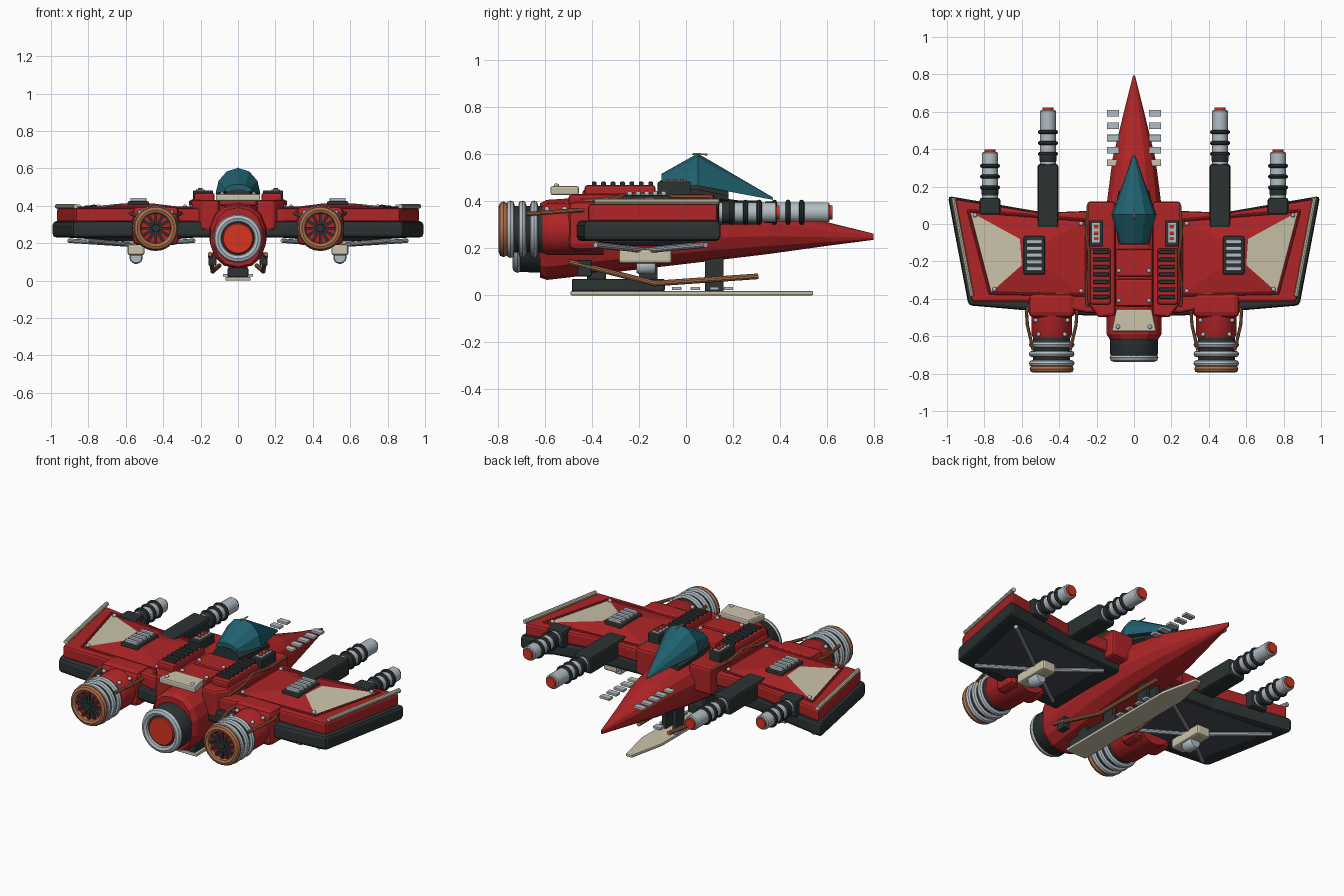
import bpy, bmesh, math
from mathutils import Vector, Matrix

if "Cube" in bpy.data.objects:
    bpy.data.objects.remove(bpy.data.objects["Cube"])


def material(name, rgb):
    m = bpy.data.materials.new(name)
    m.use_nodes = True
    m.diffuse_color = (*rgb, 1)
    m.node_tree.nodes["Principled BSDF"].inputs["Base Color"].default_value = (*rgb, 1)
    return m


RED = material("hull red", (.43, .018, .02))
DARK = material("charcoal", (.025, .033, .033))
STEEL = material("light steel", (.45, .51, .55))
CREAM = material("cream", (.6, .55, .41))
COPPER = material("copper", (.42, .16, .07))
TEAL = material("teal glass", (.014, .12, .16))
SLATE = material("slate", (.06, .07, .095))
GLOW = material("glow red", (.68, .035, .015))


def finish(name, bm, mats, bevel=0, mirror=True, smooth=False):
    bmesh.ops.recalc_face_normals(bm, faces=bm.faces)
    me = bpy.data.meshes.new(name)
    bm.to_mesh(me)
    bm.free()
    for m in (mats if isinstance(mats, list) else [mats]):
        me.materials.append(m)
    if smooth:
        me.shade_smooth()
        me.set_sharp_from_angle(angle=math.radians(35))
    ob = bpy.data.objects.new(name, me)
    bpy.context.collection.objects.link(ob)
    if bevel:
        b = ob.modifiers.new("bevel", 'BEVEL')
        b.width, b.segments, b.limit_method = bevel, 2, 'ANGLE'
    if mirror:
        ob.modifiers.new("mirror", 'MIRROR').use_mirror_merge = False
    return ob


def loft(name, sections, mats, n=12, span=math.tau, mirror=False, power=1, smooth=False):
    """Rings along y; each section is (y, half width, low z, high z)."""
    bm = bmesh.new()
    full = span > 6
    rings = []
    for y, w, lo, hi in sections:
        ring = []
        for i in range(n if full else n + 1):
            a = span * (i + (.5 if full else 0)) / n
            c, s = math.cos(a), math.sin(a)
            c, s = (math.copysign(abs(v) ** power, v) for v in (c, s))
            z = (lo + hi) / 2 + s * (hi - lo) / 2 if full else lo + s * (hi - lo)
            ring.append(bm.verts.new((c * w, y, z)))
        rings.append(ring)
    for r, q in zip(rings, rings[1:]):
        for i in range(len(r)):
            j = (i + 1) % len(r)
            bm.faces.new((r[i], r[j], q[j], q[i]))
    bm.faces.new(rings[0])
    bm.faces.new(rings[-1])
    return finish(name, bm, mats, 0, mirror, smooth)


def lathe(name, x, z, profile, mat, n=24, mirror=True):
    """Round part about an axis parallel to y; profile is (y, radius)."""
    ob = loft(name, [(y, r, z - r, z + r) for y, r in profile], mat, n, mirror=mirror, smooth=True)
    ob.data.transform(Matrix.Translation((x, 0, 0)))
    return ob


def ring(name, x, y, z, r, t, mat, mirror=True):
    prof = [(y + t * math.cos(k * math.pi / 4), r + t * math.sin(k * math.pi / 4)) for k in range(9)]
    bm = bmesh.new()
    vs = [bm.verts.new((x + q, p, z)) for p, q in prof[:-1]]
    es = [bm.edges.new((vs[i], vs[(i + 1) % 8])) for i in range(8)]
    bmesh.ops.spin(bm, geom=vs + es, cent=(x, 0, z), axis=(0, 1, 0), angle=math.tau, steps=28)
    bmesh.ops.remove_doubles(bm, verts=bm.verts, dist=.0002)
    finish(name, bm, mat, 0, mirror, True)


def prism(name, pts, z0, z1, mat, bevel=.008, mirror=True):
    bm = bmesh.new()
    f = bm.faces.new([bm.verts.new((x, y, z0)) for x, y in pts])
    up = bmesh.ops.extrude_face_region(bm, geom=[f])["geom"]
    bmesh.ops.translate(bm, verts=[v for v in up if isinstance(v, bmesh.types.BMVert)], vec=(0, 0, z1 - z0))
    return finish(name, bm, mat, bevel, mirror)


def box(name, x0, x1, y0, y1, z0, z1, mat, bevel=.006, mirror=True):
    return prism(name, [(x0, y0), (x1, y0), (x1, y1), (x0, y1)], z0, z1, mat, bevel, mirror)


def pipe(name, pts, r, mat):
    bm = bmesh.new()
    for a, b in zip(pts, pts[1:]):
        a, b = Vector(a), Vector(b)
        d = b - a
        m = Matrix.Translation((a + b) / 2) @ d.to_track_quat('Z', 'Y').to_matrix().to_4x4()
        bmesh.ops.create_cone(bm, cap_ends=True, segments=10, radius1=r, radius2=r, depth=d.length + r, matrix=m)
    finish(name, bm, mat, 0, True, True)


def bolts(name, pts, r=.012):
    bm = bmesh.new()
    for p in pts:
        bmesh.ops.create_icosphere(bm, subdivisions=2, radius=r, matrix=Matrix.Translation(p))
    finish(name, bm, STEEL, 0, True, True)


def panel(name, outer, inner, z0, z1, mats):
    """Raised four sided panel; the facet at the wing tip takes the second colour."""
    bm = bmesh.new()
    a = [bm.verts.new((*p, z0)) for p in outer]
    b = [bm.verts.new((*p, z1)) for p in inner]
    for i in range(4):
        f = bm.faces.new((a[i], a[(i + 1) % 4], b[(i + 1) % 4], b[i]))
        f.material_index = 1 if i == 0 else 0
    bm.faces.new(b)
    finish(name, bm, mats)


# Fuselage and tail nozzle
loft("fuselage", [(-.62, .13, .075, .39), (-.59, .15, .065, .405), (-.2, .157, .11, .43), (.1, .15, .145, .42),
                  (.35, .117, .175, .385), (.6, .055, .21, .31), (.795, .005, .235, .262)], RED, 14, power=.85)
lathe("tail_nozzle", 0, .225, [(-.55, .13), (-.7, .128), (-.72, .115)], DARK, mirror=False)
ring("tail_ring", 0, -.715, .225, .108, .022, STEEL, False)
lathe("tail_glow", 0, .225, [(-.71, .09), (-.726, .078)], GLOW, mirror=False)

# Canopy and its cradle
loft("canopy_cradle", [(-.11, .085, .38, .49), (.05, .112, .39, .485), (.18, .085, .38, .445)], DARK, 12)
loft("canopy", [(-.105, .075, .475, .515), (.05, .12, .465, .602), (.37, .004, .405, .415)], TEAL, 6, math.pi)
pipe("canopy_pin", [(0, .03, .6), (0, .09, .598)], .004, CREAM)

# Spine plates and rear hatch
for i, y in enumerate((-.28, -.44)):
    box("spine_plate", -.1, .1, y, y + .145, .40, .447, RED, .01, False)
    bolts("spine_bolt", [(.08, y + .03, .447)])
prism("rear_hatch", [(-.12, -.575), (.12, -.575), (.095, -.455), (-.095, -.455)], .425, .463, CREAM, .008, False)
bolts("hatch_bolt", [(.085, -.55, .463)])

# Shoulders with cooling ribs and switch boxes
prism("shoulder", [(.1, -.49), (.19, -.5), (.25, -.42), (.25, .12), (.1, .12)], .27, .43, RED, .015)
box("shoulder_ridge", .125, .235, -.43, -.13, .42, .468, RED, .012)
for i in range(7):
    y = -.4 + i * .04
    box("cooling_rib", .135, .22, y, y + .02, .46, .482, DARK, .004)
box("switch_box", .165, .24, -.12, .02, .42, .482, DARK)
box("switch_plate", .18, .225, -.1, .005, .48, .488, STEEL, .002)
for y in (-.085, -.055, -.025):
    box("switch_button", .19, .215, y, y + .016, .486, .494, GLOW, .002)

# Wing layers
lower = [(.12, .05), (.5, .065), (.995, .15), (.975, .04), (.885, -.435), (.25, -.49), (.12, -.49)]
upper = [(.12, .075), (.5, .06), (.97, .135), (.955, .04), (.868, -.415), (.56, -.415), (.25, -.475), (.12, -.475)]
prism("wing_lower", lower, .23, .318, DARK, .02)
prism("wing_upper", upper, .31, .388, RED, .014)
outer = [(.885, .07), (.77, -.37), (.255, -.38), (.255, .02)]
inner = [(.61, -.08), (.6, -.22), (.46, -.24), (.46, -.09)]
panel("wing_top_panel", outer, inner, .387, .413, [RED, CREAM])
for i in range(4):
    a, b = outer[i], outer[(i + 1) % 4]
    pipe("panel_trim", [(*a, .388), (*b, .388)], .008, RED)
bolts("panel_bolt", [(*[q * .9 + c * .1 for q, c in zip(p, (.53, -.16))], .395) for p in outer])
pipe("tip_rail", [(.965, .135, .397), (.868, -.38, .397)], .013, CREAM)

# Wing vent
box("vent_base", .475, .59, -.27, -.065, .40, .425, DARK, .01)
for i in range(5):
    y = -.25 + i * .036
    box("vent_slat", .49, .575, y, y + .022, .42, .442, STEEL, .005)

# Wing underside
under = [(.9, .08), (.8, -.38), (.24, -.4), (.24, .02)]
hub = [(.62, -.1), (.61, -.24), (.47, -.24), (.47, -.1)]
panel("wing_under_panel", under, hub, .229, .21, [SLATE, SLATE])
for p in under:
    pipe("under_strut", [(*p, .213), (.545, -.17, .19)], .012, STEEL)
box("under_pod", .5, .59, -.285, -.06, .135, .195, CREAM, .012)
lathe("under_sensor", .545, .125, [(-.21, .03), (-.2, .036), (-.14, .036), (-.13, .03)], STEEL, 16)

# Side engines
EX, EZ = .44, .28
box("engine_mount", .315, .565, -.5, -.36, .19, .4, RED, .03)
lathe("engine_cowl", EX, EZ, [(-.35, .11), (-.59, .11), (-.61, .1)], RED, 20)
lathe("engine_barrel", EX, EZ, [(-.58, .1), (-.765, .1)], DARK)
for y in (-.745, -.695, -.645):
    ring("engine_ring", EX, y, EZ, .105, .017, STEEL)
ring("engine_lip", EX, -.775, EZ, .098, .02, COPPER)
lathe("engine_glow", EX, EZ, [(-.76, .085), (-.772, .083)], RED)
bm = bmesh.new()
for i in range(12):
    turn = Matrix.Translation((EX, -.774, EZ)) @ Matrix.Rotation(i * math.tau / 12, 4, 'Y')
    bmesh.ops.create_cube(bm, size=1, matrix=turn @ Matrix.Translation((.048, 0, 0)) @ Matrix.Diagonal((.07, .016, .015, 1)))
finish("engine_fan", bm, DARK)
lathe("engine_hub", EX, EZ, [(-.77, .028), (-.786, .02)], DARK, 16)
for s in (-1, 1):
    x = EX + s * .1
    pipe("engine_pipe", [(x, -.4, .36), (x + s * .035, -.47, .36), (x + s * .03, -.54, .355), (x, -.67, .345)], .009, COPPER)
    bolts("mount_bolt", [(EX + s * .085, -.515, .365), (EX + s * .07, -.59, .365)])

# Wing guns
for x, y0, y1, y2 in ((.46, -.02, .32, .61), (.77, .05, .14, .385)):
    box("gun_housing", x - .055, x + .055, y0, y1, .3, .402, DARK, .012)
    lathe("gun_barrel", x, .352, [(y1 - .02, .042), (y2 - .005, .042), (y2, .036)], STEEL)
    lathe("gun_sleeve", x, .352, [(y1, .035), (y1 + .02, .046), (y1 + .05, .046), (y1 + .055, .04)], DARK)
    lathe("gun_tip", x, .352, [(y2 - .01, .031), (y2 + .012, .03)], GLOW)
    for k in range(3):
        ring("gun_ring", x, y1 + .055 + k * .058, .352, .043, .011, DARK)

# Nose vanes and shoulder pipes
for i in range(5):
    y = .31 + i * .066
    box("nose_vane", .08, .145, y, y + .036, .34, .355, CREAM if i == 0 else STEEL, .003)
pipe("root_pipe", [(.245, .1, .42), (.255, -.05, .42), (.235, -.2, .43), (.255, -.32, .41), (.25, -.44, .4)], .008, COPPER)

# Landing skid
prism("skid", [(-.068, -.49), (.068, -.49), (.068, .32), (.02, .54), (-.02, .54), (-.068, .32)], 0, .018, CREAM, .005, False)
box("skid_block", -.055, .055, -.485, -.09, .016, .07, DARK, .008, False)
for y in (-.42, -.2, .08):
    box("skid_strut", .02, .05, y, y + .08, .016, .2, DARK, .005)
for y in (-.06, .02, .1, .16):
    box("skid_step", .03, .08, y, y + .04, .022, .036, STEEL, .003)
pipe("belly_pipe", [(.15, -.49, .14), (.135, -.13, .05), (.1, .3, .08)], .012, COPPER)
box("pipe_clamp", .115, .158, -.46, -.4, .08, .15, DARK, .006)
